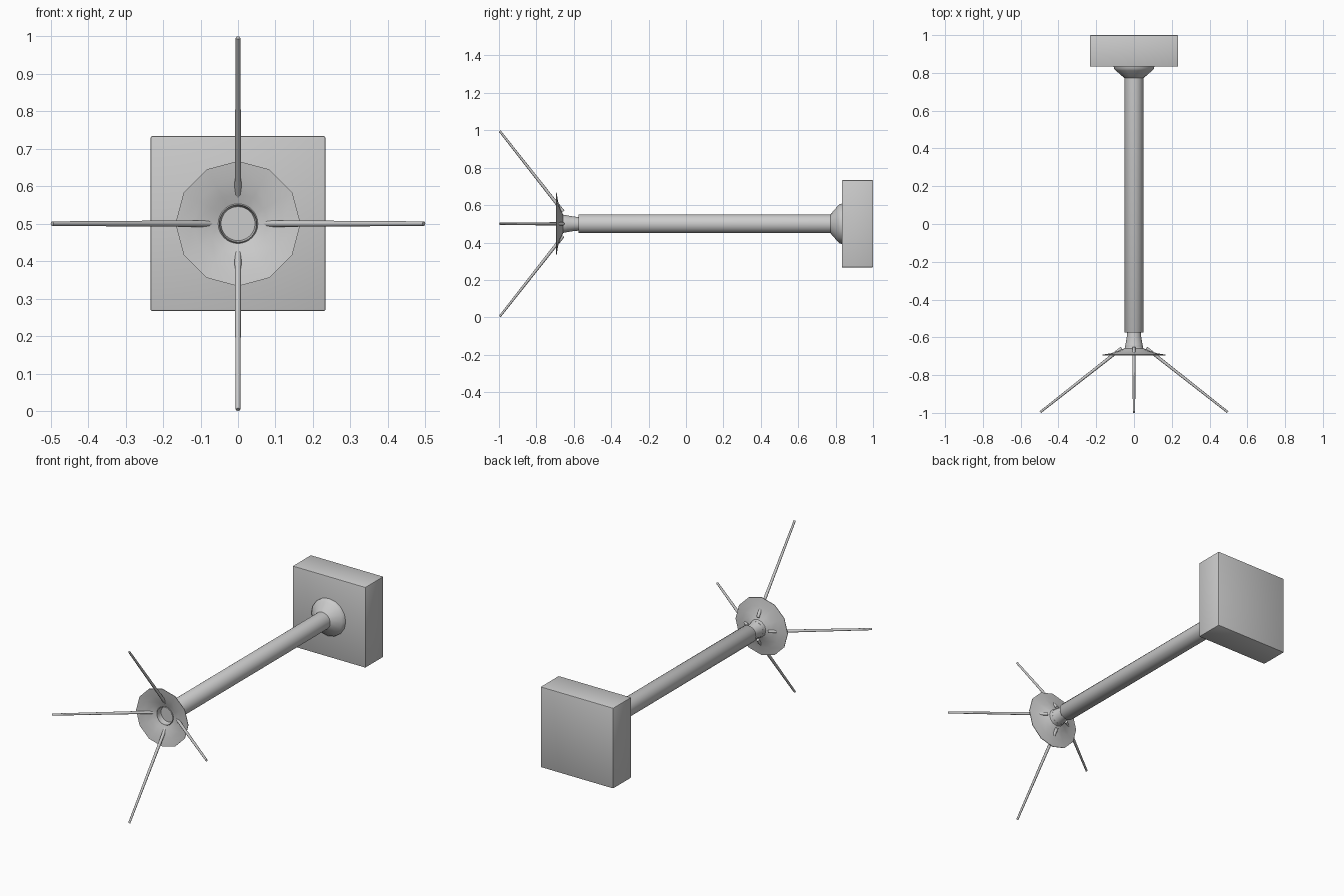
import bpy, bmesh, math
from mathutils import Vector

if "Cube" in bpy.data.objects:
    bpy.data.objects.remove(bpy.data.objects["Cube"])

CZ = 0.5  # height of the long axis


def finish(name, bm, angle=40):
    bmesh.ops.remove_doubles(bm, verts=bm.verts, dist=1e-5)
    bmesh.ops.recalc_face_normals(bm, faces=bm.faces)
    me = bpy.data.meshes.new(name)
    bm.to_mesh(me)
    bm.free()
    ob = bpy.data.objects.new(name, me)
    bpy.context.collection.objects.link(ob)
    bpy.ops.object.select_all(action='DESELECT')
    ob.select_set(True)
    bpy.context.view_layer.objects.active = ob
    bpy.ops.object.shade_smooth_by_angle(angle=math.radians(angle))
    return ob


def lathe(name, profile, sides, closed=False, angle=40):
    """Turn (radius, y) points around the long axis."""
    bm = bmesh.new()
    vs = [bm.verts.new((r, y, CZ)) for r, y in profile]
    pairs = list(zip(vs, vs[1:])) + ([(vs[-1], vs[0])] if closed else [])
    edges = [bm.edges.new(p) for p in pairs]
    bmesh.ops.spin(bm, geom=vs + edges, cent=(0, 0, CZ), axis=(0, 1, 0),
                   angle=math.tau, steps=sides, use_merge=True)
    return finish(name, bm, angle)


# Square block at the back
bm = bmesh.new()
bmesh.ops.create_cube(bm, size=1)
bmesh.ops.scale(bm, vec=(0.467, 0.167, 0.467), verts=bm.verts)
bmesh.ops.translate(bm, vec=(0, 0.9165, CZ), verts=bm.verts)
bmesh.ops.bevel(bm, geom=bm.edges[:], offset=0.005, segments=2,
                profile=0.5, affect='EDGES')
finish("block", bm)

# Shaft and its flared collar against the block
lathe("shaft", [(0, -0.575), (0.048, -0.575), (0.05, -0.572), (0.05, 0.84), (0, 0.84)], 24)
lathe("collar", [(0.049, 0.772), (0.056, 0.777), (0.096, 0.812), (0.106, 0.823),
                 (0.108, 0.838), (0.049, 0.838)], 16, closed=True)

# Neck with a recessed front opening
lathe("neck", [(0, -0.565), (0.036, -0.565), (0.038, -0.595), (0.047, -0.65),
               (0.053, -0.668), (0.05, -0.672), (0.046, -0.64), (0, -0.64)], 32)

# Thin twelve-sided dish
lathe("dish", [(0.051, -0.658), (0.08, -0.671), (0.12, -0.684), (0.167, -0.692),
               (0.167, -0.695), (0.12, -0.688), (0.08, -0.675), (0.051, -0.664)],
      12, closed=True)

# Four splayed prongs passing through the dish
for i, side in enumerate(("right", "top", "left", "bottom")):
    a = i * math.pi / 2
    out = Vector((math.cos(a), 0, math.sin(a)))
    p0 = out * 0.065 + Vector((0, -0.657, CZ))
    p1 = out * 0.496 + Vector((0, -0.996, CZ))
    d = p1 - p0
    bm = bmesh.new()
    bmesh.ops.create_cone(bm, cap_ends=True, segments=8, radius1=0.009,
                          radius2=0.006, depth=d.length)
    bmesh.ops.rotate(bm, verts=bm.verts, cent=(0, 0, 0),
                     matrix=d.to_track_quat('Z', 'Y').to_matrix())
    bmesh.ops.translate(bm, verts=bm.verts, vec=(p0 + p1) / 2)
    finish(side + "_prong", bm, 50)
